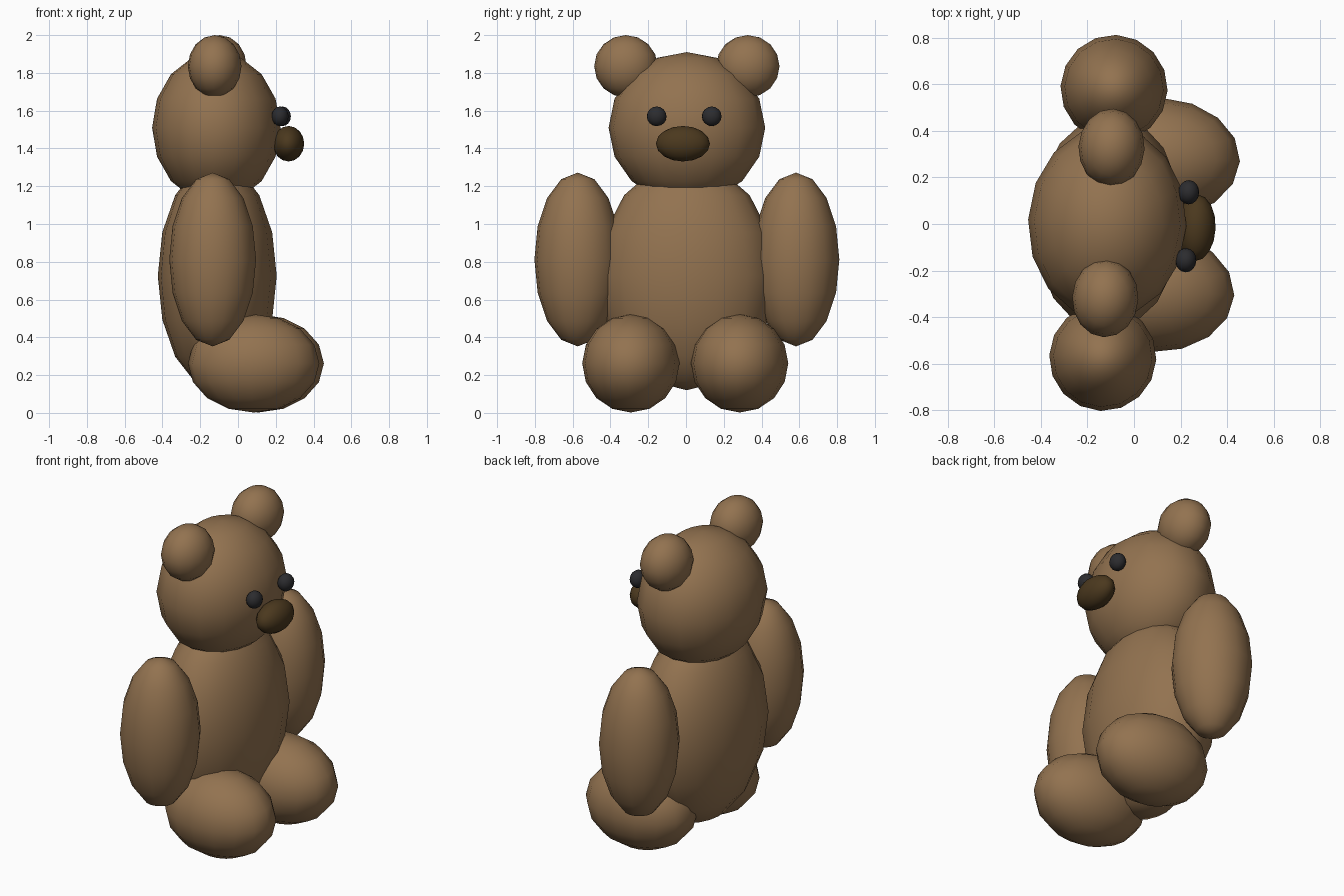
import bpy
from math import radians
from mathutils import Matrix, Vector

cube = bpy.data.objects.get("Cube")
if cube:
    bpy.data.objects.remove(cube, do_unlink=True)

TURN = radians(-2.4)  # the whole figure sits turned slightly
SPIN = Matrix.Rotation(TURN, 3, 'Z')


def material(name, rgb):
    mat = bpy.data.materials.new(name)
    mat.use_nodes = True
    color = (*rgb, 1)
    mat.diffuse_color = color
    mat.node_tree.nodes["Principled BSDF"].inputs["Base Color"].default_value = color
    return mat


fur = material("brown fur", (0.29, 0.17, 0.08))
dark_brown = material("dark brown", (0.07, 0.04, 0.013))
black = material("soft black", (0.025, 0.025, 0.028))


def ellipsoid(name, center, radii, mat):
    bpy.ops.mesh.primitive_uv_sphere_add(
        segments=16, ring_count=8, radius=1,
        location=SPIN @ Vector(center), rotation=(0, 0, TURN))
    obj = bpy.context.object
    obj.name = name
    obj.scale = radii
    obj.data.materials.append(mat)
    bpy.ops.object.shade_smooth()
    return obj


def pair(name, center, radii, mat):
    x, y, z = center
    ellipsoid("left_" + name, (x, y, z), radii, mat)
    ellipsoid("right_" + name, (x, -y, z), radii, mat)


# Torso and head
ellipsoid("body", (-0.11, 0, 0.725), (0.315, 0.47, 0.605), fur)
ellipsoid("head", (-0.115, 0, 1.51), (0.34, 0.415, 0.4), fur)

# Limbs and ears
pair("arm", (-0.11, 0.578, 0.812), (0.23, 0.23, 0.46), fur)
pair("leg", (0.095, 0.288, 0.262), (0.348, 0.258, 0.26), fur)
pair("ear", (-0.11, 0.323, 1.835), (0.142, 0.168, 0.165), fur)

# Face
pair("eye", (0.229, 0.146, 1.57), (0.045, 0.052, 0.052), black)
ellipsoid("muzzle", (0.268, -0.005, 1.425), (0.083, 0.143, 0.094), dark_brown)
